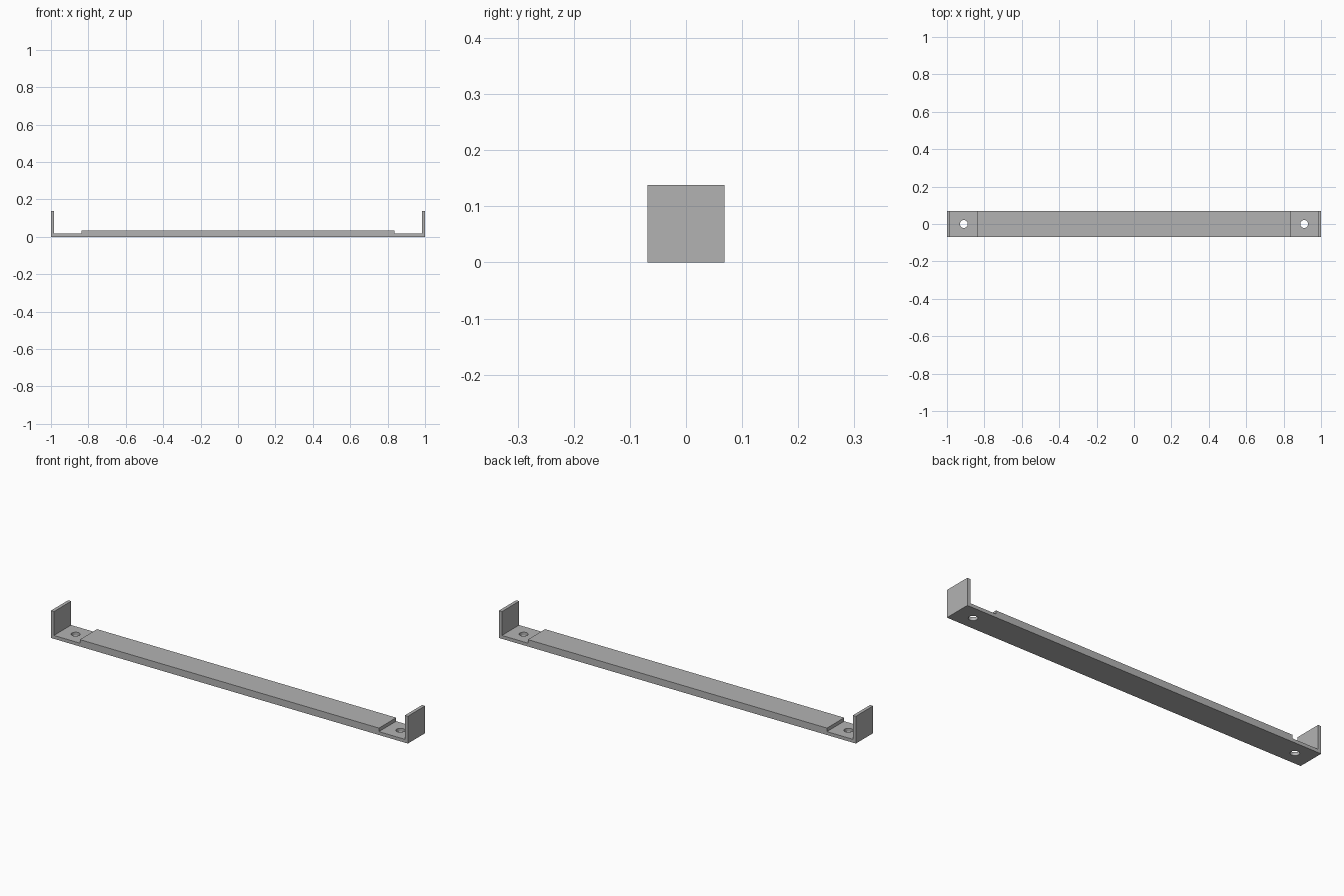
import bpy
import bmesh

cube = bpy.data.objects.get("Cube")
if cube:
    bpy.data.objects.remove(cube, do_unlink=True)

HALF_DEPTH = 0.069
HEIGHT = 0.138
SHEET = 0.017      # thickness of the floor and end tabs
BAR_TOP = 0.035
BAR_END = 0.838
HOLE_X = 0.91
HOLE_RADIUS = 0.021

grey = bpy.data.materials.new("plain grey")
grey.use_nodes = True
colour = (0.45, 0.45, 0.45, 1)
grey.diffuse_color = colour
grey.node_tree.nodes["Principled BSDF"].inputs["Base Color"].default_value = colour


def make_object(name, bm):
    bmesh.ops.recalc_face_normals(bm, faces=bm.faces)
    mesh = bpy.data.meshes.new(name)
    bm.to_mesh(mesh)
    bm.free()
    mesh.materials.append(grey)
    obj = bpy.data.objects.new(name, mesh)
    bpy.context.collection.objects.link(obj)
    return obj


# Bracket: half of the side profile, mirrored and extruded through the depth
half = [(1, 0), (1, HEIGHT), (1 - SHEET, HEIGHT), (1 - SHEET, SHEET),
        (BAR_END, SHEET), (BAR_END, BAR_TOP)]
profile = half + [(-x, z) for x, z in reversed(half)]
bm = bmesh.new()
side = bm.faces.new([bm.verts.new((x, -HALF_DEPTH, z)) for x, z in profile])
result = bmesh.ops.extrude_face_region(bm, geom=[side])
moved = [v for v in result["geom"] if isinstance(v, bmesh.types.BMVert)]
bmesh.ops.translate(bm, verts=moved, vec=(0, 2 * HALF_DEPTH, 0))
bracket = make_object("mounting_bracket", bm)

# Screw holes near both ends
for label, sign in (("left", 1), ("right", -1)):
    bm = bmesh.new()
    bmesh.ops.create_cone(bm, cap_ends=True, segments=32, radius1=HOLE_RADIUS,
                          radius2=HOLE_RADIUS, depth=0.1)
    cutter = make_object(label + "_hole_cutter", bm)
    cutter.location.x = sign * HOLE_X
    cutter.hide_render = True
    cutter.hide_viewport = True
    cut = bracket.modifiers.new(label + " screw hole", "BOOLEAN")
    cut.operation = "DIFFERENCE"
    cut.solver = "EXACT"
    cut.object = cutter

# Smooth hole walls, sharp edges elsewhere
bpy.context.view_layer.objects.active = bracket
bracket.select_set(True)
for modifier in list(bracket.modifiers):
    bpy.ops.object.modifier_apply(modifier=modifier.name)
bpy.ops.object.shade_smooth_by_angle()
for obj in [o for o in bpy.data.objects if o.name.endswith("_hole_cutter")]:
    bpy.data.objects.remove(obj, do_unlink=True)
